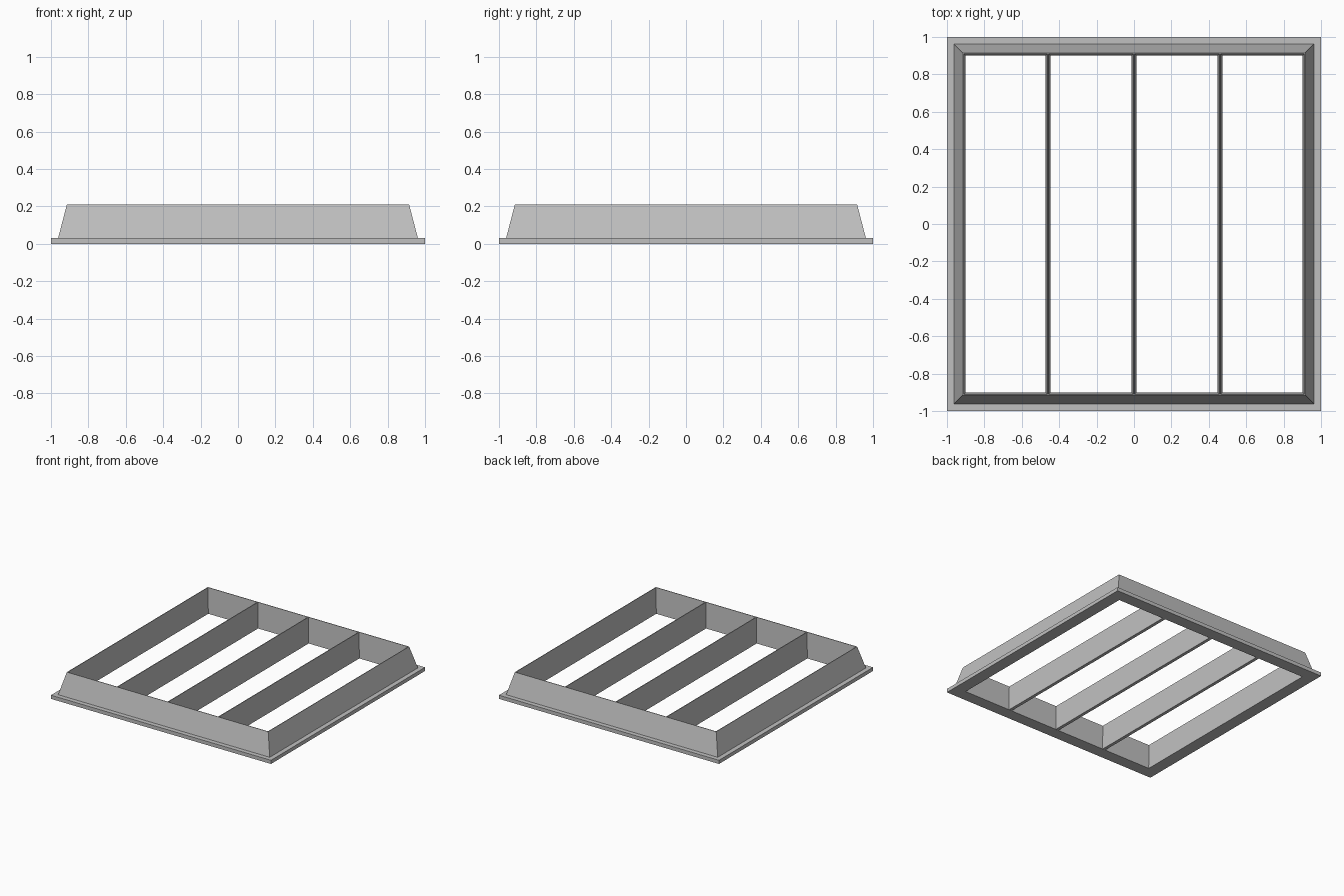
import bpy, bmesh

cube = bpy.data.objects.get("Cube")
if cube:
    bpy.data.objects.remove(cube, do_unlink=True)

HEIGHT = 0.21

# One plain grey for the whole grating
grey = bpy.data.materials.new("plain_grey")
grey.use_nodes = True
colour = (0.53, 0.53, 0.53, 1)
grey.diffuse_color = colour
grey.node_tree.nodes["Principled BSDF"].inputs["Base Color"].default_value = colour


def finish(name, bm):
    bmesh.ops.recalc_face_normals(bm, faces=bm.faces)
    mesh = bpy.data.meshes.new(name)
    bm.to_mesh(mesh)
    bm.free()
    mesh.materials.append(grey)
    obj = bpy.data.objects.new(name, mesh)
    bpy.context.collection.objects.link(obj)
    return obj


def square_frame(name, profile):
    """Sweep a closed (radius, z) profile around a mitred square."""
    bm = bmesh.new()
    corners = [(1, 1), (-1, 1), (-1, -1), (1, -1)]
    rings = [[bm.verts.new((sx * r, sy * r, z)) for r, z in profile]
             for sx, sy in corners]
    n = len(profile)
    for i, ring in enumerate(rings):
        nxt = rings[(i + 1) % 4]
        for j in range(n):
            k = (j + 1) % n
            bm.faces.new((ring[j], ring[k], nxt[k], nxt[j]))
    return finish(name, bm)


def divider(name, x):
    """Upright blade, wide at the foot and narrow at the top."""
    bm = bmesh.new()
    bmesh.ops.create_cube(bm, size=2)
    for v in bm.verts:
        top = v.co.z > 0
        v.co.x = x + v.co.x * (0.003 if top else 0.013)
        v.co.y *= 0.911 if top else 0.901
        v.co.z = HEIGHT - 0.0005 if top else 0.0005
    return finish(name, bm)


# Outer frame: flat flange, sloped outer wall, near-vertical inner wall
square_frame("outer_frame", [(1, 0), (1, 0.03), (0.962, 0.03),
                             (0.915, HEIGHT), (0.91, HEIGHT), (0.9, 0)])

# Three dividers running front to back
for label, x in (("right", -0.46), ("middle", 0), ("left", 0.46)):
    divider(label + "_divider", x)
